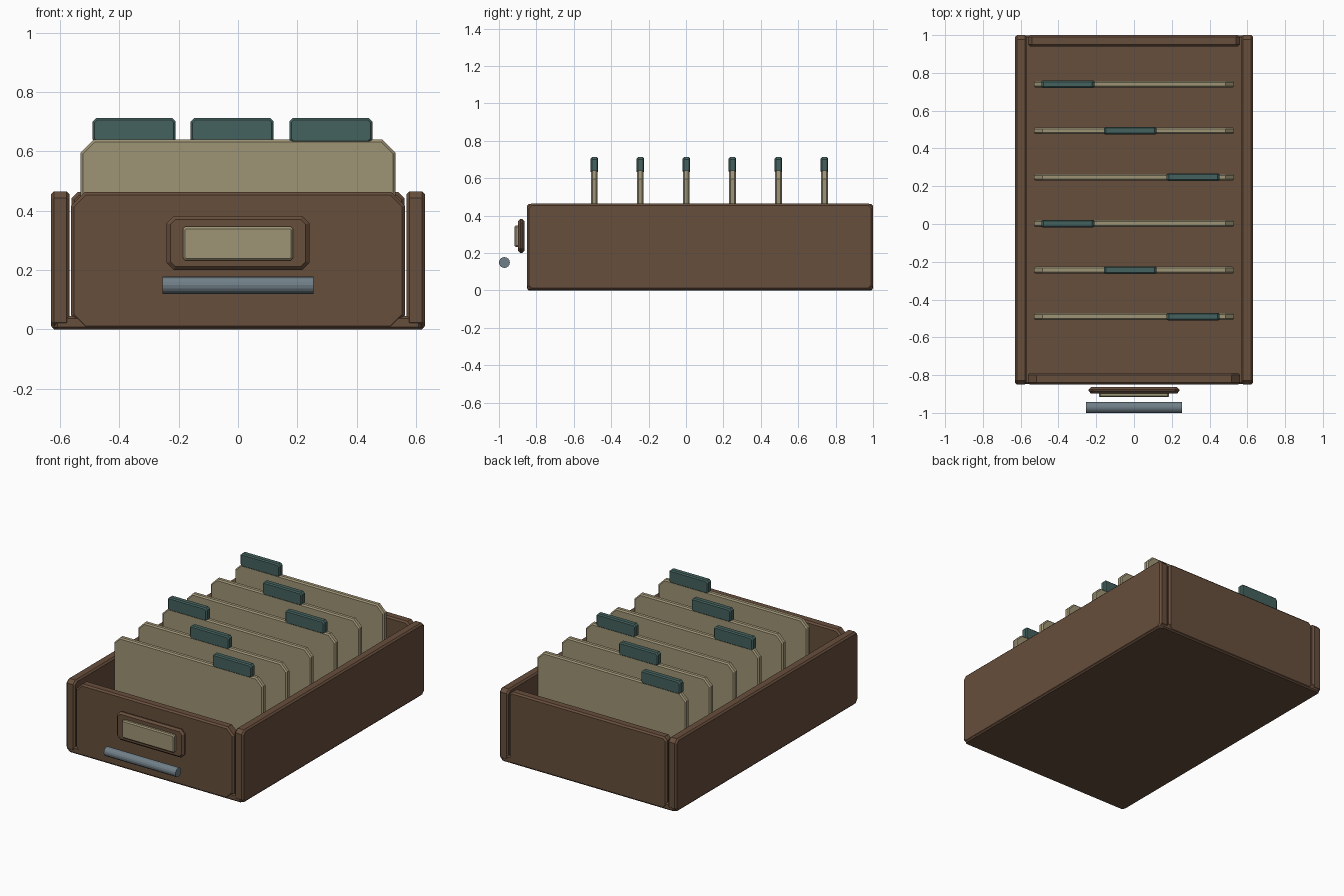
import bpy
import bmesh
import math
from mathutils import Vector

cube = bpy.data.objects.get("Cube")
if cube:
    bpy.data.objects.remove(cube, do_unlink=True)


def material(name, rgb):
    """Flat material from 0-255 display colour."""
    linear = [((c / 255 + 0.055) / 1.055) ** 2.4 for c in rgb] + [1.0]
    mat = bpy.data.materials.new(name)
    mat.use_nodes = True
    mat.diffuse_color = linear
    bsdf = mat.node_tree.nodes["Principled BSDF"]
    bsdf.inputs["Base Color"].default_value = linear
    bsdf.inputs["Roughness"].default_value = 0.8
    return mat


wood = material("brown wood", (103, 78, 60))
paper = material("tan card", (159, 148, 118))
teal = material("dark teal", (68, 98, 94))
metal = material("grey metal", (112, 127, 135))


def finish(name, bm, mat):
    bmesh.ops.recalc_face_normals(bm, faces=bm.faces)
    mesh = bpy.data.meshes.new(name)
    bm.to_mesh(mesh)
    bm.free()
    mesh.materials.append(mat)
    obj = bpy.data.objects.new(name, mesh)
    bpy.context.collection.objects.link(obj)
    return obj


def panel(name, mat, xs, ys, zs, thin, cut, rim):
    """Board with clipped corners and a chamfered rim; thin = thickness axis."""
    low, high = (Vector(p) for p in zip(xs, ys, zs))
    mid, half = (low + high) / 2, (high - low) / 2
    u, v = [a for a in range(3) if a != thin]
    slide = rim * math.tan(math.pi / 8)
    bm = bmesh.new()
    for su in (-1, 1):
        for sv in (-1, 1):
            for st in (-1, 1):
                # outer outline below the rim, inset outline on the face
                for inset, shift, drop in ((0, 0, rim), (rim, slide, 0)):
                    for du, dv in ((cut + shift, inset), (inset, cut + shift)):
                        p = mid.copy()
                        p[u] += su * (half[u] - du)
                        p[v] += sv * (half[v] - dv)
                        p[thin] += st * (half[thin] - drop)
                        bm.verts.new(p)
    bmesh.ops.convex_hull(bm, input=bm.verts)
    bmesh.ops.dissolve_limit(bm, angle_limit=0.01, verts=bm.verts, edges=bm.edges)
    return finish(name, bm, mat)


X, Y, Z = range(3)

# Drawer box
panel("drawer_floor", wood, (-0.628, 0.628), (-0.848, 0.998), (0, 0.045), Z, 0.02, 0.008)
for side, s in (("left", 1), ("right", -1)):
    panel(side + "_wall", wood, sorted((s * 0.568, s * 0.63)), (-0.85, 1.0),
          (0.002, 0.465), X, 0.022, 0.01)
panel("front_panel", wood, (-0.562, 0.562), (-0.85, -0.79), (0.002, 0.462), Y, 0.045, 0.01)
panel("back_panel", wood, (-0.56, 0.56), (0.94, 1.0), (0.002, 0.462), Y, 0.02, 0.01)

# Label holder and label
panel("label_frame", wood, (-0.24, 0.24), (-0.897, -0.864), (0.2, 0.382), Y, 0.024, 0.012)
panel("label_card", paper, (-0.186, 0.186), (-0.917, -0.89), (0.232, 0.346), Y, 0.008, 0.007)

# Round pull bar
bm = bmesh.new()
bmesh.ops.create_cone(bm, cap_ends=True, segments=16, radius1=0.029, radius2=0.029, depth=0.51)
handle = finish("pull_handle", bm, metal)
handle.rotation_euler = (0, math.pi / 2, 0)
handle.location = (0, -0.971, 0.149)

# Divider cards with staggered tabs
tab_centres = (0.313, -0.02, -0.35)
for i in range(6):
    y = -0.49 + 0.246 * i
    panel(f"divider_{i + 1}", paper, (-0.53, 0.53), (y - 0.018, y + 0.018),
          (0.04, 0.64), Y, 0.045, 0.008)
    cx = tab_centres[i % 3]
    panel(f"divider_tab_{i + 1}", teal, (cx - 0.14, cx + 0.14), (y - 0.02, y + 0.02),
          (0.628, 0.712), Y, 0.012, 0.007)
